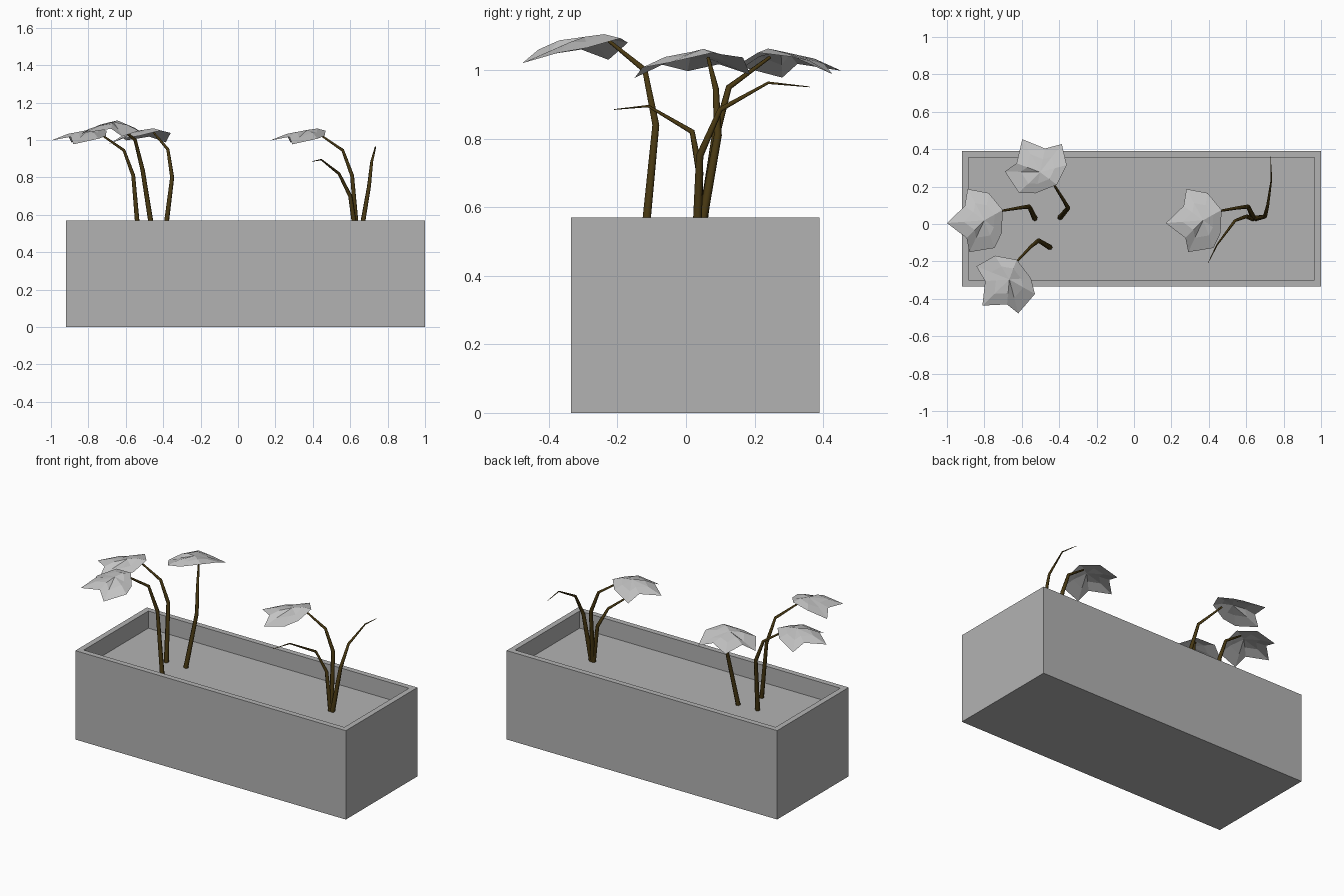
import bpy, bmesh, math
from mathutils import Vector, Matrix

if "Cube" in bpy.data.objects:
    bpy.data.objects.remove(bpy.data.objects["Cube"])


def material(name, rgb):
    m = bpy.data.materials.new(name)
    m.diffuse_color = (*rgb, 1)
    m.use_nodes = True
    m.node_tree.nodes["Principled BSDF"].inputs["Base Color"].default_value = m.diffuse_color
    return m


CONCRETE = material("planter grey", (0.45, 0.45, 0.45))
BARK = material("dark brown bark", (0.065, 0.04, 0.006))
FOLIAGE = material("pale grey leaf", (0.55, 0.55, 0.55))


def finish(name, bm, mat):
    mesh = bpy.data.meshes.new(name)
    bm.to_mesh(mesh)
    bm.free()
    mesh.materials.append(mat)
    ob = bpy.data.objects.new(name, mesh)
    bpy.context.collection.objects.link(ob)
    return ob


# Planter box: solid block, top inset to a rim and sunk to the soil level
bm = bmesh.new()
bmesh.ops.create_cube(bm, size=1, matrix=Matrix.Translation((0.04, 0.0275, 0.285))
                      @ Matrix.Diagonal((1.92, 0.725, 0.57, 1)))
top = max(bm.faces, key=lambda f: f.calc_center_median().z)
bmesh.ops.inset_region(bm, faces=[top], thickness=0.05)
sunk = bmesh.ops.extrude_discrete_faces(bm, faces=[top])["faces"][0]
bmesh.ops.translate(bm, verts=sunk.verts, vec=(0, 0, -0.11))
bmesh.ops.recalc_face_normals(bm, faces=bm.faces)
finish("planter_box", bm, CONCRETE)


# Stems: bent, tapering six-sided tubes
def stem(name, points, radii):
    curve = bpy.data.curves.new(name, "CURVE")
    curve.dimensions = "3D"
    curve.bevel_depth = 1.0
    curve.bevel_resolution = 1
    curve.use_fill_caps = True
    spline = curve.splines.new("POLY")
    spline.points.add(len(points) - 1)
    for p, co, r in zip(spline.points, points, radii):
        p.co = (*co, 1)
        p.radius = r
    curve.materials.append(BARK)
    ob = bpy.data.objects.new(name, curve)
    bpy.context.collection.objects.link(ob)
    bpy.ops.object.select_all(action="DESELECT")
    ob.select_set(True)
    bpy.context.view_layer.objects.active = ob
    bpy.ops.object.convert(target="MESH")


# Leaf outline from the tip round, relative to where the stem enters
OUTLINE = [Vector(p) for p in (
    (-.29, -.065, -.045), (-.195, .026, -.025), (-.18, .117, -.055),
    (-.067, .096, -.005), (.008, .005, .008), (.003, -.118, -.02),
    (-.035, -.198, -.035), (-.17, -.22, -.065), (-.185, -.145, -.025))]
CENTRE = Vector((-.09, -.05, .012))


def leaf(name, base, angle):
    bm = bmesh.new()
    hub = bm.verts.new(CENTRE)
    outer = [bm.verts.new(p) for p in OUTLINE]
    # Middle ring rises along the lobes so the blade folds down at its edge
    middle = [bm.verts.new(CENTRE.lerp(p, 0.55) + Vector((0, 0, 0.010 if i % 2 == 0 else 0.002)))
              for i, p in enumerate(OUTLINE)]
    n = len(outer)
    for i in range(n):
        j = (i + 1) % n
        bm.faces.new((hub, middle[j], middle[i]))
        bm.faces.new((middle[i], middle[j], outer[j], outer[i]))
    bmesh.ops.recalc_face_normals(bm, faces=bm.faces)
    if sum(f.normal.z for f in bm.faces) < 0:
        bmesh.ops.reverse_faces(bm, faces=bm.faces)
    bm.transform(Matrix.Translation(base) @ Matrix.Rotation(math.radians(angle), 4, "Z"))
    finish(name, bm, FOLIAGE)


# Leafy stems: path, leaf entry point and leaf turn
side_path = [(-.53, .03, .46), (-.56, .093, .81), (-.61, .087, .945), (-.74, .065, 1.035)]
side_entry = (-.71, .07, 1.042)
shift = Vector((1.17, 0, 0))
leafy = {
    "left": (side_path, side_entry, 0),
    "front": ([(-.45, -.125, .46), (-.51, -.088, .84), (-.55, -.12, 1.0), (-.65, -.225, 1.085)],
              (-.63, -.20, 1.085), 40),
    "back": ([(-.395, .035, .46), (-.352, .085, .80), (-.375, .125, .95), (-.45, .245, 1.038)],
             (-.42, .215, 1.043), -66),
    "right": ([Vector(p) + shift for p in side_path], Vector(side_entry) + shift, 0),
}
for key, (path, entry, angle) in leafy.items():
    stem(key + "_stem", path, (.0145, .0115, .009, .005))
    leaf(key + "_leaf", entry, angle)

# Bare twigs beside the right-hand stem
stem("front_bare_twig", [(.635, .03, .46), (.60, .04, .70), (.54, .018, .82),
                         (.445, -.11, .895), (.395, -.21, .885)], (.0145, .011, .008, .004, .0012))
stem("back_bare_twig", [(.65, .03, .46), (.70, .04, .75), (.715, .10, .885),
                        (.735, .24, .963), (.73, .36, .951)], (.0145, .011, .008, .004, .0012))
